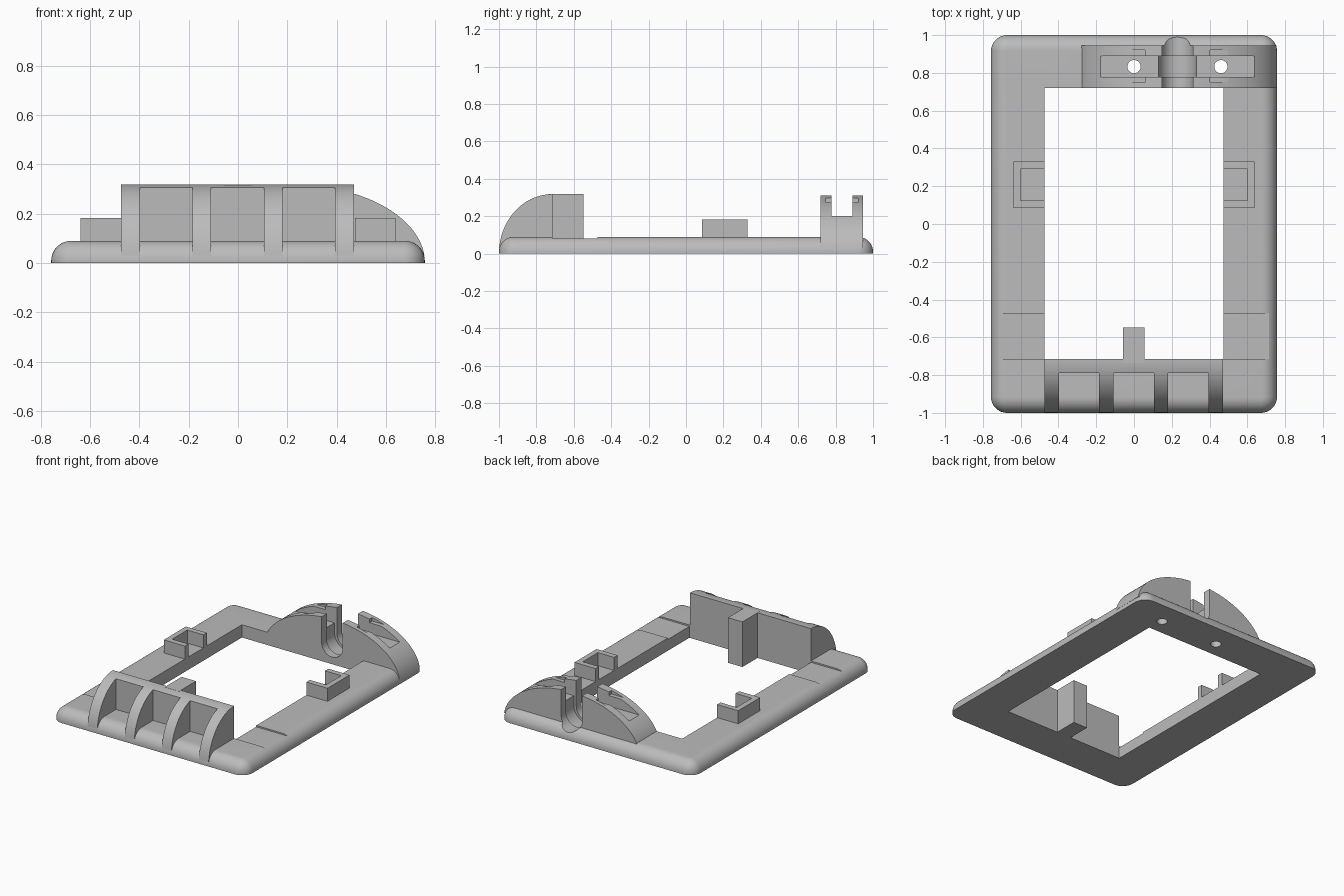
import bpy, bmesh, math
from mathutils import Matrix

if "Cube" in bpy.data.objects:
    bpy.data.objects.remove(bpy.data.objects["Cube"])

grey = bpy.data.materials.new("plain_grey")
grey.use_nodes = True
grey.diffuse_color = (0.5, 0.5, 0.5, 1)
grey.node_tree.nodes["Principled BSDF"].inputs["Base Color"].default_value = (0.5, 0.5, 0.5, 1)


def make(name, bm):
    bmesh.ops.recalc_face_normals(bm, faces=bm.faces)
    mesh = bpy.data.meshes.new(name)
    bm.to_mesh(mesh)
    bm.free()
    mesh.materials.append(grey)
    ob = bpy.data.objects.new(name, mesh)
    bpy.context.collection.objects.link(ob)
    return ob


def loft(name, rings):
    bm = bmesh.new()
    loops = [[bm.verts.new(p) for p in ring] for ring in rings]
    n = len(loops[0])
    for a, b in zip(loops, loops[1:]):
        for i in range(n):
            j = (i + 1) % n
            bm.faces.new((a[i], a[j], b[j], b[i]))
    bm.faces.new(loops[0])
    bm.faces.new(loops[-1])
    return make(name, bm)


def box(name, x, y, z):
    bm = bmesh.new()
    bmesh.ops.create_cube(bm, size=1)
    for v in bm.verts:
        v.co = [r[0] if c < 0 else r[1] for c, r in zip(v.co, (x, y, z))]
    return make(name, bm)


def rod(name, radius, centre, length, axis="Z"):
    bm = bmesh.new()
    bmesh.ops.create_cone(bm, cap_ends=True, segments=48, radius1=radius,
                          radius2=radius, depth=length)
    turn = Matrix.Rotation(math.pi / 2, 4, "X") if axis == "Y" else Matrix()
    bm.transform(Matrix.Translation(centre) @ turn)
    return make(name, bm)


def cut(ob, cutters):
    for c in cutters:
        c.hide_render = True
        mod = ob.modifiers.new("cut", "BOOLEAN")
        mod.operation, mod.solver, mod.object = "DIFFERENCE", "EXACT", c
    bpy.context.view_layer.update()
    graph = bpy.context.evaluated_depsgraph_get()
    mesh = bpy.data.meshes.new_from_object(ob.evaluated_get(graph))
    ob.modifiers.clear()
    ob.data = mesh


def smooth(ob):
    bpy.ops.object.select_all(action="DESELECT")
    ob.select_set(True)
    bpy.context.view_layer.objects.active = ob
    bpy.ops.object.shade_smooth_by_angle(angle=math.radians(30))


# Frame dimensions
W, L, R, CORNER = 0.757, 1.0, 0.08, 0.085
OPEN_X, OPEN_FRONT, OPEN_BACK = 0.474, -0.715, 0.72


def rounded_outline(inset, z):
    r = CORNER - inset
    pts = []
    for k, (sx, sy) in enumerate([(1, 1), (-1, 1), (-1, -1), (1, -1)]):
        for i in range(9):
            a = (k + i / 8) * math.pi / 2
            pts.append((sx * (W - CORNER) + r * math.cos(a),
                        sy * (L - CORNER) + r * math.sin(a), z))
    return pts


rings = [rounded_outline(0, 0)]
for i in range(11):
    t = i / 10 * math.pi / 2
    rings.append(rounded_outline(R * (1 - math.cos(t)), 0.01 + R * math.sin(t)))
frame = loft("frame", rings)

# Rear cable clamp: half ellipse across the frame
CX, RX, RZ, BASE = 0.23, 0.528, 0.316, 0.03
start = math.asin(BASE / RZ)
arc = [start + (math.pi - 2 * start) * i / 64 for i in range(65)]
clamp = loft("cable_clamp", [[(CX + RX * math.cos(a), y, RZ * math.sin(a)) for a in arc]
                             for y in (OPEN_BACK, 0.945)])

# Cable groove, wider collar groove and screw holes, shared by frame and clamp
SLOT_Z = 0.132
shared = [
    rod("groove_round_cutter", 0.082, (CX, 0.9, SLOT_Z), 0.6, "Y"),
    box("groove_slot_cutter", (CX - 0.082, CX + 0.082), (0.6, 1.2), (SLOT_Z, 0.5)),
    rod("collar_round_cutter", 0.1, (CX, 0.833, SLOT_Z), 0.112, "Y"),
    box("collar_slot_cutter", (CX - 0.1, CX + 0.1), (0.777, 0.889), (SLOT_Z, 0.5)),
    rod("left_hole_cutter", 0.035, (CX + 0.23, 0.833, 0.1), 0.8),
    rod("right_hole_cutter", 0.035, (CX - 0.23, 0.833, 0.1), 0.8),
]
# Strap channel and its shallow side rebates
channel = [
    box("channel_cutter", (-0.5, 1), (0.777, 0.889), (0.2, 0.5)),
    box("right_rebate_cutter", (-0.5, CX - 0.172), (0.748, 0.92), (0.274, 0.5)),
    box("left_rebate_cutter", (CX + 0.172, 1), (0.748, 0.92), (0.274, 0.5)),
]
cut(clamp, shared + channel)

# Frame opening and shallow cross recess
frame_cuts = [
    box("opening_cutter", (-OPEN_X, OPEN_X), (OPEN_FRONT, OPEN_BACK), (-0.1, 0.3)),
    box("recess_cutter", (-1, 1), (OPEN_FRONT, -0.474), (0.08, 0.3)),
]
cut(frame, frame_cuts + shared)

# Front guard: quarter-ellipse ribs joined by a back wall
GZ, GY = 0.318, 0.285
low = math.asin(BASE / GZ)
curve = [low + (math.pi / 2 - low) * i / 32 for i in range(33)]
side = [(OPEN_FRONT - GY * math.cos(a), GZ * math.sin(a)) for a in curve]
side.append((OPEN_FRONT, BASE))
guard = loft("front_guard", [[(x, y, z) for y, z in side] for x in (-OPEN_X, OPEN_X - 0.004)])
pockets = [box("pocket_cutter", (x - 0.107, x + 0.107), (-1.2, -0.79), (-0.1, 0.5))
           for x in (-0.291, -0.002, 0.287)]
cut(guard, pockets)

# Post behind the guard
box("guard_post", (-0.057, 0.055), (OPEN_FRONT - 0.02, -0.547), (0, GZ))

# C-shaped side brackets, open towards the middle
for s, name in ((1, "left_bracket"), (-1, "right_bracket")):
    xs = [(OPEN_X, 0.085), (0.638, 0.085), (0.638, 0.33), (OPEN_X, 0.33),
          (OPEN_X, 0.292), (0.6, 0.292), (0.6, 0.124), (OPEN_X, 0.124)]
    loft(name, [[(s * x, y, z) for x, y in xs] for z in (0.06, 0.182)])

for ob in (frame, clamp, guard):
    smooth(ob)
for c in shared + channel + frame_cuts + pockets:
    bpy.data.objects.remove(c)
